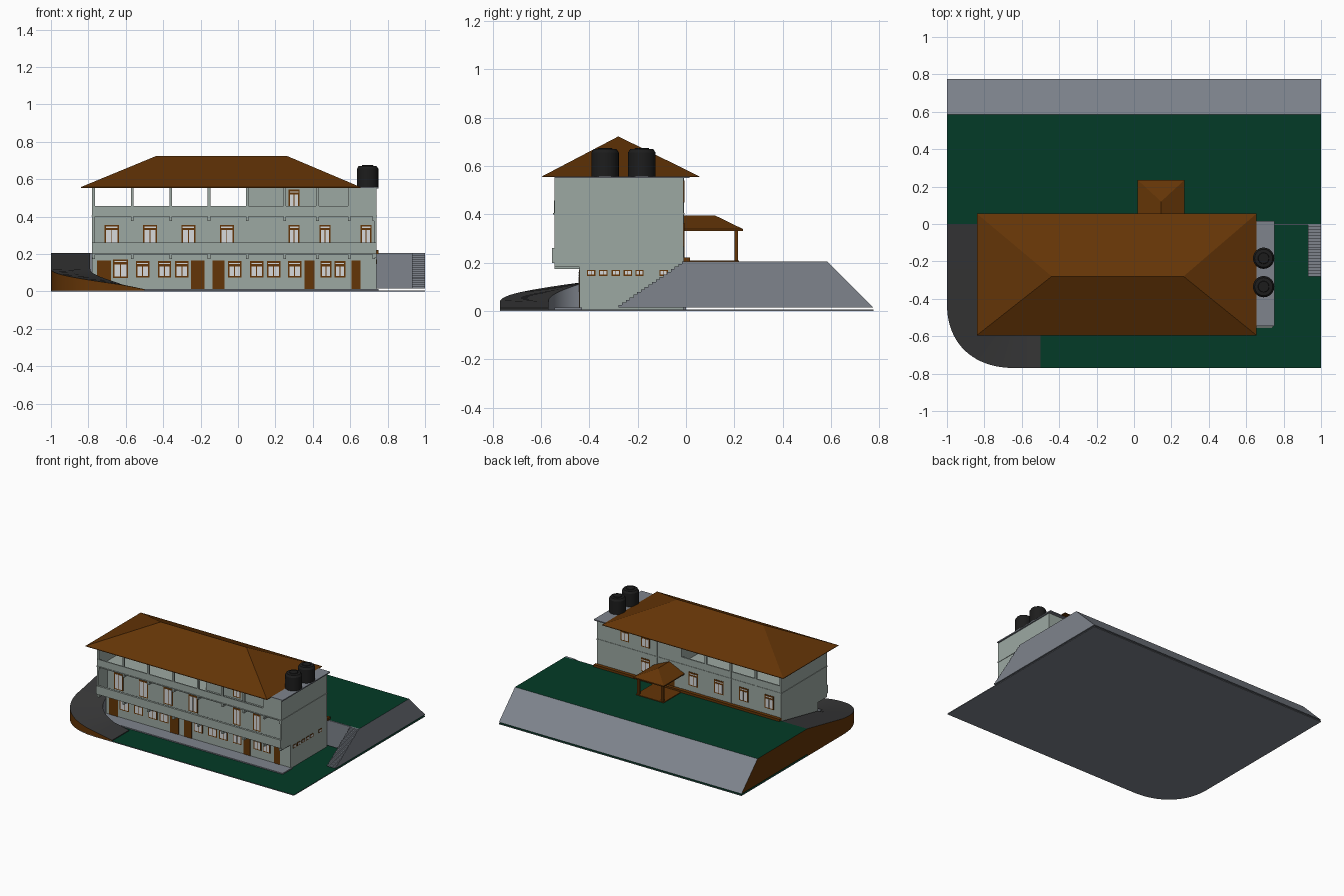
import bpy, bmesh, math

if "Cube" in bpy.data.objects:
    bpy.data.objects.remove(bpy.data.objects["Cube"])


def mat(name, r, g, b):
    m = bpy.data.materials.new(name)
    m.diffuse_color = (r, g, b, 1)
    m.use_nodes = True
    m.node_tree.nodes["Principled BSDF"].inputs["Base Color"].default_value = m.diffuse_color
    return m


WALL = mat("wall_grey_green", .335, .395, .362)
BROWN = mat("brown", .127, .035, .002)
GREEN = mat("grass_green", .001, .043, .02)
GREY = mat("concrete_grey", .21, .23, .265)
DARK = mat("asphalt", .04, .04, .041)
BLACK = mat("tank_black", .012, .012, .012)
PANE = mat("pane", .68, .7, .72)


def finish(name, bm, *mats):
    bmesh.ops.recalc_face_normals(bm, faces=bm.faces[:])
    me = bpy.data.meshes.new(name)
    bm.to_mesh(me)
    bm.free()
    for m in mats:
        me.materials.append(m)
    ob = bpy.data.objects.new(name, me)
    bpy.context.collection.objects.link(ob)
    return ob


def smooth(ob, angle=40):
    bpy.ops.object.select_all(action='DESELECT')
    ob.select_set(True)
    bpy.context.view_layer.objects.active = ob
    bpy.ops.object.shade_smooth_by_angle(angle=math.radians(angle))


def boxes(name, m, items):
    """One object out of boxes given as (x0, x1, y0, y1, z0, z1)."""
    bm = bmesh.new()
    for x0, x1, y0, y1, z0, z1 in items:
        for v in bmesh.ops.create_cube(bm, size=1)["verts"]:
            v.co = (x0 + (v.co.x + .5) * (x1 - x0), y0 + (v.co.y + .5) * (y1 - y0),
                    z0 + (v.co.z + .5) * (z1 - z0))
    return finish(name, bm, m)


def prism(name, pts, vec, *mats, rule=None):
    """Extrude a closed 3D outline along vec; rule picks a material by face normal."""
    bm = bmesh.new()
    f = bm.faces.new([bm.verts.new(p) for p in pts])
    r = bmesh.ops.extrude_face_region(bm, geom=[f])
    bmesh.ops.translate(bm, vec=vec, verts=[g for g in r["geom"] if isinstance(g, bmesh.types.BMVert)])
    bmesh.ops.recalc_face_normals(bm, faces=bm.faces[:])
    bm.normal_update()
    if rule:
        for f in bm.faces:
            f.material_index = rule(f.normal)
    return finish(name, bm, *mats)


def hip(name, eave, ridge, t):
    """Hip roof: eave corners, two ridge points, eave thickness t."""
    bm = bmesh.new()
    lo = [bm.verts.new((x, y, z - t)) for x, y, z in eave]
    up = [bm.verts.new(p) for p in eave]
    a, b = [bm.verts.new(p) for p in ridge]
    bm.faces.new(lo)
    for i in range(4):
        j = (i + 1) % 4
        bm.faces.new((lo[i], lo[j], up[j], up[i]))
    bm.faces.new((up[0], up[1], b, a))
    bm.faces.new((up[1], up[2], b))
    bm.faces.new((up[2], up[3], a, b))
    bm.faces.new((up[3], up[0], a))
    return finish(name, bm, BROWN)


# ---- terrain: ground sheet with rounded corner, raised terrace, ramp, stairs
N = 20


def edge(cx, cy, rx, ry, x_end, power):
    arc = [(cx - rx * math.sin(i / N * math.pi / 2) ** power,
            cy - ry * max(0, math.cos(i / N * math.pi / 2)) ** power) for i in range(N + 1)]
    return [(x_end, cy - ry)] + arc + [(cx - rx, 0)]


outer = edge(-.63, -.42, .37, .35, -.5, .88)
inner = edge(-.62, -.42, .17, .15, -.5, 1)
prism("ground", [(1, -.77, 0)] + [(x, y, 0) for x, y in outer] + [(-1, .775, 0), (1, .775, 0)],
      (0, 0, .006), GREEN, GREY, rule=lambda n: 0 if n.z > .5 else 1)
prism("terrace", [(-1, 0, .015), (-1, .775, .015), (-1, .585, .205), (-1, 0, .205)], (2, 0, 0),
      GREEN, GREY, BROWN,
      rule=lambda n: 0 if n.z > .9 else 2 if n.x < -.5 else 1)

bm = bmesh.new()
rows, dist = [], 0
mids = [((a[0] + b[0]) / 2, (a[1] + b[1]) / 2) for a, b in zip(outer, inner)]
steps = [0] + [math.dist(mids[i], mids[i + 1]) for i in range(len(mids) - 1)]
for o, i, d in zip(outer, inner, steps):
    dist += d
    z = .012 + .193 * dist / sum(steps)
    rows.append([bm.verts.new(p) for p in ((*o, .002), (*o, z), (*i, z), (*i, .002))])
for p, q in zip(rows, rows[1:]):
    for k, mi in ((0, 0), (1, 1), (2, 2)):
        bm.faces.new((p[k], q[k], q[k + 1], p[k + 1])).material_index = mi
bm.faces.new(rows[0]).material_index = 1
smooth(finish("curved_ramp", bm, BROWN, DARK, GREY))

S = 18
stair = [(.93, 0, .015), (.93, -.28, .015)]
for i in range(S):
    z = .015 + .19 * (i + 1) / S
    stair += [(.93, -.28 + .28 * i / S, z), (.93, -.28 + .28 * (i + 1) / S, z)]
prism("stairs", stair, (.07, 0, 0), GREY)
boxes("retaining_wall", GREY, [(.74, .93, -.006, 0, .015, .204)])
boxes("front_apron", GREY, [(-.78, .75, -.545, -.43, .004, .014)])

# ---- building shell
XL, XR, YF, YW, YB = -.78, .74, -.545, -.44, -.01
POSTS = [-.772, -.565, -.36, -.155, .05, .25, .425, .595]
boxes("lower_floors", WALL, [(XL, XR, YW, YB, .006, .4)])
boxes("top_floor_rooms", WALL, [(.045, XR, YW, YB, .4, .552)])
boxes("end_walls", WALL, [(XR - .014, XR, YF, YB, .182, .555), (XL, XL + .012, YF, YB, .182, .555),
                          (.595, XR, YF, YF + .012, .4, .552)])
boxes("floor_slabs", WALL, [(XL - .003, XR + .003, YF - .005, YB + .003, .4, .407),
                            (XL, XR, YF, YW, .197, .206)])
boxes("parapets", WALL, [(XL, XR, YF - .01, YF + .006, .2, .262),
                         (XL, .6, YF - .001, YF + .008, .4, .457),
                         (XL, .05, YB - .01, YB, .4, .457)])
boxes("balcony_posts", WALL, [(x - .007, x + .007, YF, YF + .014, .4, .553) for x in POSTS]
      + [(x - .007, x + .007, YB - .014, YB + .002, .2, .553) for x in POSTS[:6]])
boxes("cantilever_beams", WALL, [(x - .007, x + .007, YF, YW, z - .026, z)
                                 for x in POSTS + [.725] for z in (.2, .402)])
boxes("back_plinth", BROWN, [(XL, .75, YB, .016, .2, .222)])
boxes("tank_deck", GREY, [(.6, .75, YF, .015, .55, .558)])

# ---- windows and doors
frames, panes, doors = [], [], []


def window(c, w, z0, z1, y, s):
    """Two-pane window with a transom; s is the outward y direction."""
    def plate(x0, x1, a, b, d):
        return (x0, x1, min(y, y + s * d), max(y, y + s * d), a, b)
    h = w / 2
    frames.append(plate(c - h, c + h, z0, z1, .003))
    for sx in (-1, 1):
        e, g = sorted((c + sx * .0025, c + sx * (h - .008)))
        panes.append(plate(e, g, z0 + .007, z1 - .028, .0045))
    panes.append(plate(c - h + .007, c + h - .007, z1 - .016, z1 - .01, .0045))


for c in (-.51, -.393, -.3, -.018, .1, .19, .303, .47, .545):
    window(c, .072 if c < .4 else .06, .075, .162, YW, -1)
window(-.628, .078, .072, .172, YW, -1)
for c, w in ((-.675, .075), (-.47, .075), (-.265, .075), (-.06, .075), (.3, .06), (.465, .06), (.685, .06)):
    window(c, w, .215, .356, YW, -1)
window(.3, .06, .42, .545, YW, -1)
for c in (-.68, -.47, -.265, -.055, .34):
    window(c, .075, .265, .365, YB, 1)
for c in (.34, .51):
    window(c, .07, .45, .54, YB, 1)
for a, b in ((-.755, -.68), (-.25, -.18), (-.135, -.072), (.355, .41), (.608, .655)):
    doors.append((a, b, YW - .003, YW, .012, .165))
doors.append((.1, .19, YB, YB + .003, .205, .33))
# small vents on the right wall
for y in (-.41, -.36, -.308, -.258, -.21, -.11):
    frames.append((XR, XR + .003, y, y + .035, .146, .17))
    for k in (0, 1):
        panes.append((XR, XR + .0045, y + .005 + k * .014, y + .016 + k * .014, .151, .165))
boxes("window_frames", BROWN, frames)
boxes("window_panes", PANE, panes)
boxes("doors", BROWN, doors)

# ---- roofs and porch
hip("main_roof", [(-.84, -.595, .558), (.655, -.595, .558), (.655, .055, .558), (-.84, .055, .558)],
    [(-.44, -.28, .723), (.265, -.28, .723)], .004)
hip("porch_roof", [(.02, YB, .34), (.02, .235, .34), (.27, .235, .34), (.27, YB, .34)],
    [(.145, YB, .396), (.145, .12, .396)], .008)
boxes("porch_posts", BROWN, [(x - .008, x + .008, .2, .216, .2, .335) for x in (.045, .245)])
boxes("porch_step", BROWN, [(.03, .26, 0, .22, .204, .21)])

# ---- water tanks: turned profile with a shoulder and flat lid
PROFILE = [(0, .557), (.057, .557), (.057, .656), (.048, .67), (.03, .672), (.028, .676), (0, .676)]
for n, y in (("front", -.335), ("back", -.183)):
    bm = bmesh.new()
    vs = [bm.verts.new((r, 0, z)) for r, z in PROFILE]
    es = [bm.edges.new(p) for p in zip(vs, vs[1:])]
    bmesh.ops.spin(bm, geom=vs + es, cent=(0, 0, 0), axis=(0, 0, 1), angle=math.tau, steps=24)
    bmesh.ops.remove_doubles(bm, verts=bm.verts[:], dist=1e-5)
    tank = finish(n + "_water_tank", bm, BLACK)
    tank.location = (.693, y, 0)
    smooth(tank, 30)
